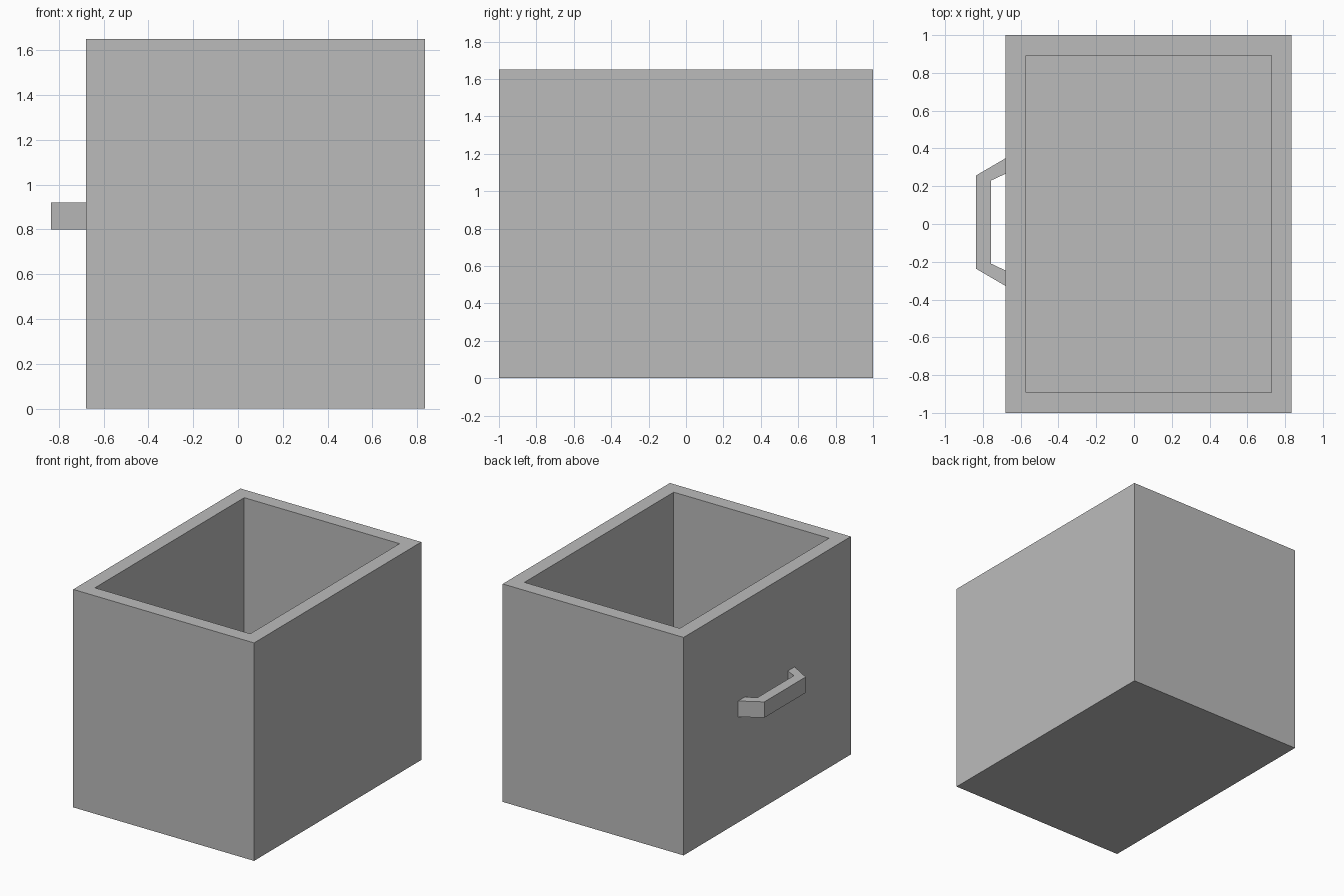
import bpy
import bmesh

cube = bpy.data.objects.get("Cube")
if cube:
    bpy.data.objects.remove(cube, do_unlink=True)

# Single grey material
GREY = (0.5, 0.5, 0.5, 1.0)
grey = bpy.data.materials.new("plain grey")
grey.use_nodes = True
grey.diffuse_color = GREY
grey.node_tree.nodes["Principled BSDF"].inputs["Base Color"].default_value = GREY

X_MIN, X_MAX, Y_HALF, HEIGHT, WALL = -0.68, 0.835, 1.0, 1.65, 0.107


def rectangle(inset):
    """Corner points of the box outline, moved inwards by inset."""
    x0, x1, y = X_MIN + inset, X_MAX - inset, Y_HALF - inset
    return [(x0, -y), (x1, -y), (x1, y), (x0, y)]


def finish(bm, name):
    bmesh.ops.recalc_face_normals(bm, faces=bm.faces)
    mesh = bpy.data.meshes.new(name)
    bm.to_mesh(mesh)
    bm.free()
    mesh.materials.append(grey)
    obj = bpy.data.objects.new(name, mesh)
    bpy.context.collection.objects.link(obj)
    return obj


def ring(bm, points, z):
    return [bm.verts.new((x, y, z)) for x, y in points]


def bridge(bm, low, high):
    for i in range(len(low)):
        j = (i + 1) % len(low)
        bm.faces.new((low[i], low[j], high[j], high[i]))


# Open box: outer walls, rim, inner walls and floor
bm = bmesh.new()
outer, inner = rectangle(0), rectangle(WALL)
rings = [ring(bm, outer, 0), ring(bm, outer, HEIGHT),
         ring(bm, inner, HEIGHT), ring(bm, inner, WALL)]
for low, high in zip(rings, rings[1:]):
    bridge(bm, low, high)
bm.faces.new(rings[0])
bm.faces.new(rings[-1])
finish(bm, "box")

# Handle: angled bracket outline, extruded upwards
MIDDLE = 0.01
half = [(X_MIN, 0.256), (X_MIN, 0.338), (-0.836, 0.247), (-0.757, 0.22)]
outer_half, inner_half = half[1:3], [half[3], half[0]]
up = outer_half[::-1]
profile = ([(x, MIDDLE + y) for x, y in inner_half + outer_half]
           + [(x, MIDDLE - y) for x, y in up + inner_half[::-1]])
bm = bmesh.new()
bottom, top = ring(bm, profile, 0.8), ring(bm, profile, 0.92)
bridge(bm, bottom, top)
# Caps as three quads: upper leg, grip, lower leg
for cap in (bottom, top):
    for quad in ((0, 1, 2, 3), (0, 3, 4, 7), (4, 5, 6, 7)):
        bm.faces.new([cap[i] for i in quad])
finish(bm, "handle")
